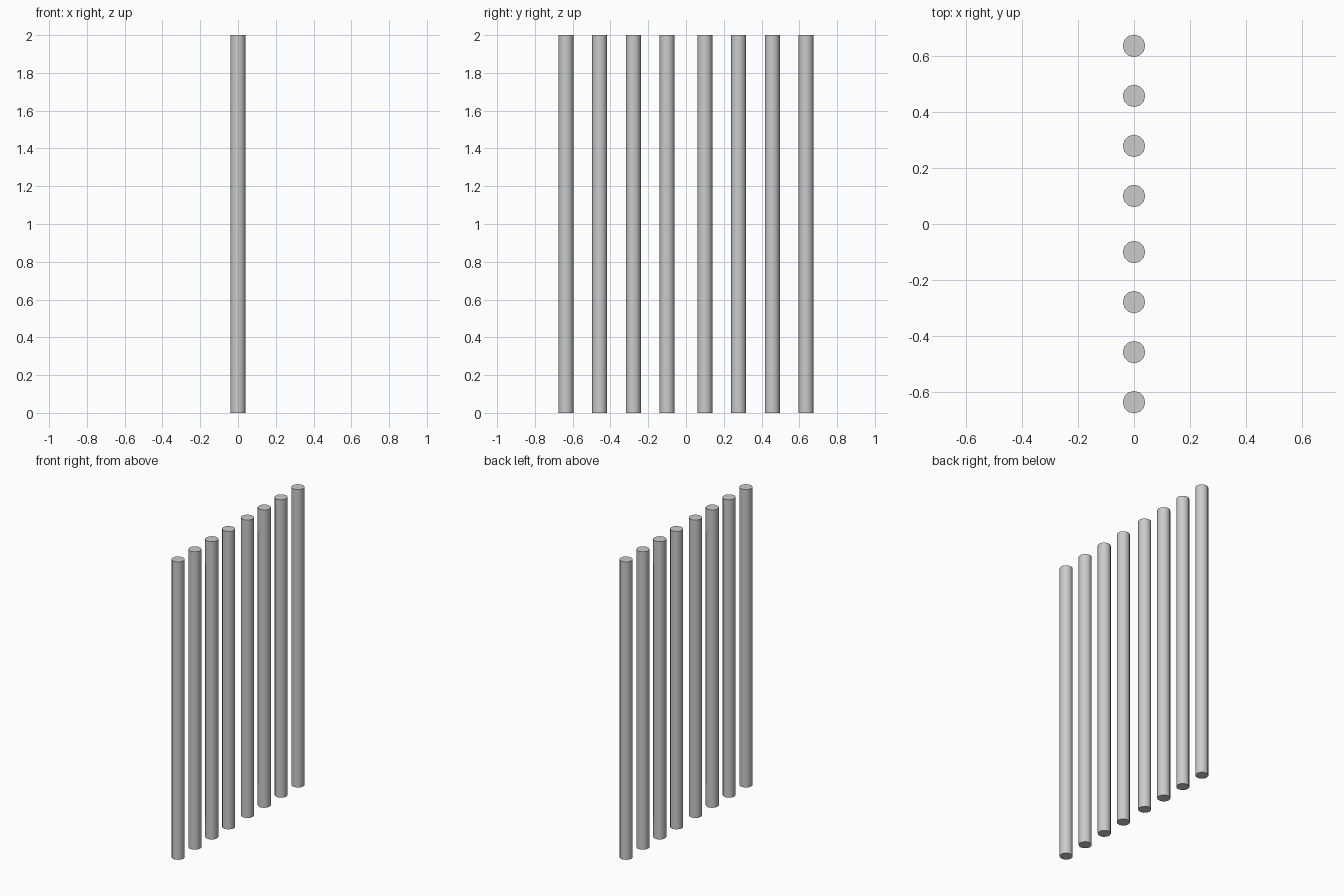
import bpy

if "Cube" in bpy.data.objects:
    bpy.data.objects.remove(bpy.data.objects["Cube"])

RADIUS, HEIGHT, SIDES = 0.04, 2.0, 12
FIRST, STEP = 0.10, 0.1785  # half of the centre gap, then even spacing


def bar(name, y):
    bpy.ops.mesh.primitive_cylinder_add(vertices=SIDES, radius=RADIUS, depth=HEIGHT,
                                        location=(0, y, HEIGHT / 2))
    ob = bpy.context.object
    ob.name = name
    bpy.ops.object.shade_smooth_by_angle(angle=0.7)


# Row of upright bars, four on each side of the slightly wider centre gap
for i in range(4):
    y = FIRST + i * STEP
    bar(f"back_bar_{i + 1}", y)
    bar(f"front_bar_{i + 1}", -y)
